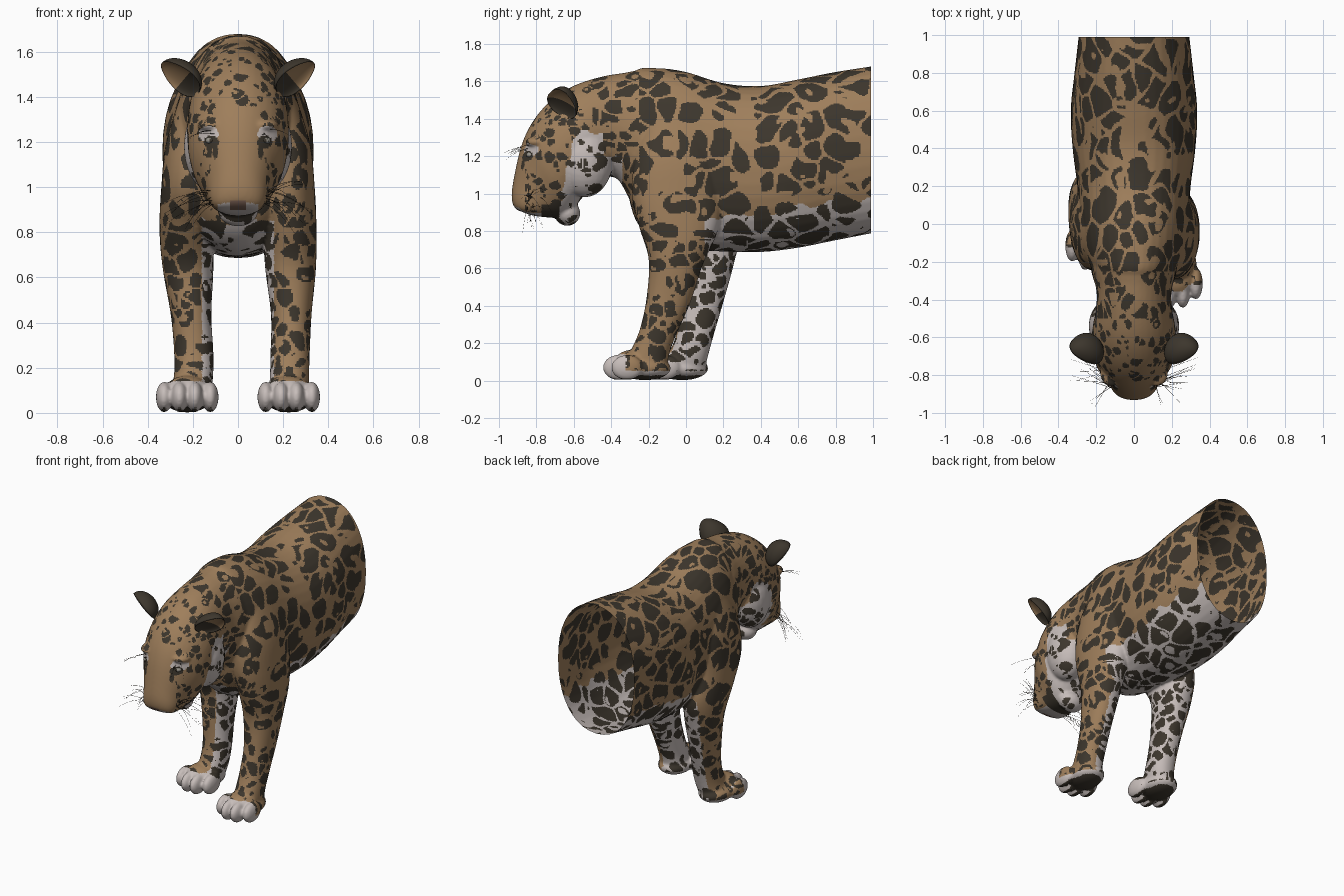
import bpy, bmesh, math, random
from mathutils import Vector, Matrix, noise
from mathutils.bvhtree import BVHTree

random.seed(4)
cube = bpy.data.objects.get("Cube")
if cube:
    bpy.data.objects.remove(cube, do_unlink=True)


def material(name, rgb):
    m = bpy.data.materials.new(name)
    m.use_nodes = True
    m.diffuse_color = (*rgb, 1)
    for node in m.node_tree.nodes:
        if node.type == 'BSDF_PRINCIPLED':
            node.inputs["Base Color"].default_value = (*rgb, 1)
    return m


MATS = [material("tan_fur", (.345, .21, .105)),
        material("dark_fur", (.046, .037, .026)),
        material("pale_fur", (.57, .51, .49)),
        material("nose_skin", (.2, .12, .09)),
        material("eye_grey", (.32, .3, .26))]
TAN, DARK, PALE, NOSE, EYE = range(5)


def add_object(name, data):
    ob = bpy.data.objects.new(name, data)
    bpy.context.scene.collection.objects.link(ob)
    return ob


def bm_object(name, bm):
    me = bpy.data.meshes.new(name)
    bm.to_mesh(me)
    for m in MATS:
        me.materials.append(m)
    for p in me.polygons:
        p.use_smooth = True
    return add_object(name, me)


def spline(rows, steps=6):
    """Smooth interpolation through rows of numbers."""
    out = []
    for i in range(len(rows) - 1):
        a, b, c, d = (rows[min(max(i + k, 0), len(rows) - 1)] for k in (-1, 0, 1, 2))
        for s in range(steps):
            t = s / steps
            out.append([q + .5 * t * (r - p + t * (2*p - 5*q + 4*r - u + t * (3*(q - r) + u - p)))
                        for p, q, r, u in zip(a, b, c, d)])
    return out + [rows[-1]]


def loft(bm, rows, power, sides=40):
    """Each row: one edge point (y, z), opposite edge point (y, z), centre x, half width."""
    rings = []
    for ay, az, by, bz, x, w in spline(rows):
        ring = []
        for k in range(sides):
            t = 2 * math.pi * k / sides
            c, s = (math.copysign(abs(f) ** (2 / power), f) for f in (math.cos(t), math.sin(t)))
            ring.append(bm.verts.new((x + w * c, (ay + by) / 2 + s * (ay - by) / 2,
                                      (az + bz) / 2 + s * (az - bz) / 2)))
        rings.append(ring)
    faces = [bm.faces.new(rings[0]), bm.faces.new(rings[-1])]
    for r, q in zip(rings, rings[1:]):
        for k in range(sides):
            n = (k + 1) % sides
            faces.append(bm.faces.new((r[k], r[n], q[n], q[k])))
    bmesh.ops.recalc_face_normals(bm, faces=faces)


def blob(bm, centre, size):
    bmesh.ops.create_uvsphere(bm, u_segments=24, v_segments=16, radius=1,
                              matrix=Matrix.Translation(centre) @ Matrix.Diagonal((*size, 1)))


bm = bmesh.new()
# Torso: y, top, bottom, half width
torso = [(1.06, 1.69, .8, .285), (.8, 1.65, .75, .315), (.6, 1.61, .71, .335),
         (.4, 1.575, .687, .325), (.2, 1.59, .69, .3), (0, 1.65, .7, .285),
         (-.15, 1.67, .74, .26), (-.27, 1.655, .86, .2), (-.33, 1.5, 1.1, .1)]
loft(bm, [(y, t, y, b, 0, w) for y, t, b, w in torso], 2.2)

# Neck and head: top point, underside point, half width
head = [(0, 1.6, 0, .9, .24), (-.2, 1.66, -.25, .92, .23), (-.33, 1.645, -.36, 1.07, .2),
        (-.45, 1.625, -.43, 1.085, .2), (-.58, 1.585, -.5, 1.04, .218),
        (-.68, 1.53, -.56, .97, .225), (-.77, 1.45, -.6, .92, .22),
        (-.84, 1.35, -.63, .89, .2), (-.885, 1.24, -.66, .87, .168),
        (-.917, 1.1, -.7, .87, .14), (-.932, 1, -.77, .875, .122),
        (-.925, .94, -.83, .885, .095), (-.9, .91, -.87, .9, .05)]
loft(bm, [(a, b, c, d, 0, w) for a, b, c, d, w in head], 2.05)
blob(bm, (0, -.635, .895), (.09, .07, .068))
for s in (-1, 1):
    blob(bm, (s * .06, -.82, .955), (.07, .085, .06))
    blob(bm, (s * .12, -.79, 1.275), (.06, .07, .03))
    blob(bm, (s * .115, -.54, 1.18), (.125, .15, .2))

# Legs: front point, back point, centre x, half width, then setback and inset of the rear-placed leg
leg = [(-.2, 1.42, .12, 1.42, .17, .08, .03, 0), (-.27, 1.2, .18, 1.2, .198, .12, .04, 0),
       (-.29, 1, .2, 1, .21, .13, .05, 0), (-.25, .82, .17, .8, .228, .12, .12, 0),
       (-.2, .65, .09, .62, .233, .112, .165, .012), (-.21, .45, .025, .42, .236, .09, .175, .028),
       (-.245, .28, -.05, .25, .231, .087, .2, .035), (-.29, .17, -.09, .14, .228, .087, .21, .03),
       (-.32, .1, -.1, .06, .225, .09, .2, .01)]
for s in (1, -1):
    back = 0 if s > 0 else 1
    loft(bm, [(a + k * back, b, c + k * back, d, s * (x - e * back), w)
              for a, b, c, d, x, w, k, e in leg], 2.2)
    y0 = .2 * back
    blob(bm, (s * .225, y0 - .22, .065), (.108, .14, .063))
    blob(bm, (s * .225, y0 - .28, .105), (.095, .1, .06))
    for dx in (-.102, -.034, .034, .102):
        reach = -.36 if abs(dx) < .05 else -.315
        blob(bm, (s * .225 + dx, y0 + reach, .07), (.037, .085, .068))

# Fuse the parts into one skin
rough = bm_object("body_rough", bm)
bm.free()
mod = rough.modifiers.new("fuse", 'REMESH')
mod.mode = 'VOXEL'
mod.voxel_size = .008
mod = rough.modifiers.new("soften", 'SMOOTH')
mod.factor = .5
mod.iterations = 9
fused = bpy.data.meshes.new_from_object(rough.evaluated_get(bpy.context.evaluated_depsgraph_get()))
bpy.data.objects.remove(rough, do_unlink=True)

bm = bmesh.new()
bm.from_mesh(fused)
# Leave the rear of the torso open
bmesh.ops.bisect_plane(bm, geom=bm.verts[:] + bm.edges[:] + bm.faces[:],
                       plane_co=(0, .99, 0), plane_no=(0, 1, 0), clear_outer=True)
bm.normal_update()


def spotted(p, scale, size, ratio):
    """Rounded blotches, some notched into hooks."""
    q = p * scale
    q = q + noise.noise_vector(q * 1.1) * .3
    d = noise.voronoi(Vector((q.x, q.y * .85, q.z)))[0]
    return d[0] < size and d[0] < ratio * d[1] and noise.noise(q * 1.7) > -.36


def coat(c, n):
    """Fur colour from place and facing direction."""
    x, y, z = c
    s, ax = (1 if x > 0 else -1), abs(x)
    j = noise.noise(c * 14) * .035
    if z < .03 and n.z < -.8:
        return DARK
    toe = z < .14 and y < (-.32 if s > 0 else -.12)
    if toe or z < .05:
        return PALE
    # face details
    if y < -.65:
        if y < -.7 and (math.hypot(ax - .118, (z - 1.2) * 1.2) < .034
                        or math.hypot((ax - .1) * 1.6, (z - 1.16) * .6) < .02):
            return DARK
        if y < -.7 and math.hypot((ax - .13) * .8, z - 1.235) < .036:
            return PALE
        if ax < .035 and y < -.87 and z < .94:
            return NOSE
        if -.77 < y < -.68 and z < .94:
            return DARK
    if y < -.34 and z > .8:
        pale = (z < 1.33 + j and n.y > -.45 and -.65 + .3 * max(0, z - 1.1) + j < y < -.44) or \
               (z < 1.2 + j and y >= -.44) or (y > -.69 and z < .95) or \
               (z < .93 and n.z < -.5 and ax < .09)
    elif y < .35 and z < .8 + j and n.y > -.05 and -n.x * s + (.5 if s > 0 else 1) * n.y > .3 + j * 4:
        pale = True
    else:
        pale = (y > (.1 if s > 0 else .3) and z < .85 + .13 * min(y, .85) + j) or \
               (ax < .16 and z < .85 + j and y > -.35)
    # spots shrink towards the face and feet
    if y < -.5 and z > .8:
        bare = y < -.86 or (ax < .1 and y < -.74 and z < 1.36)
        spot = not bare and spotted(c, 16.5, .4 if pale else .47, .8)
    elif y < -.25 and z > .8:
        spot = spotted(c, 11, .47 if pale else .6, .8)
    elif z < .75 and y < .33:
        spot = spotted(c, 11, .6, .8)
    else:
        spot = spotted(c, 7.4, .68, .82)
    return DARK if spot else PALE if pale else TAN


for f in bm.faces:
    f.material_index = coat(f.calc_center_median(), f.normal)
skin = BVHTree.FromBMesh(bm)
bm_object("body", bm)
bm.free()

# Cupped ears, dark behind and tan inside
for s, side in ((1, "left"), (-1, "right")):
    bm = bmesh.new()
    bmesh.ops.create_uvsphere(bm, u_segments=32, v_segments=20, radius=1)
    for f in bm.faces:
        c = f.calc_center_median()
        f.material_index = TAN if c.y < -.05 and c.z > -.15 else DARK
    for v in bm.verts:
        if v.co.y < 0:
            v.co.y *= -.4
        v.co = Vector((v.co.x * .09 * (1 - .25 * v.co.z), v.co.y * .08, v.co.z * .105))
    up = Vector((s * .76, 0, .65))
    behind = Vector((s * -.9, .55, .35))
    behind = (behind - up * behind.dot(up)).normalized()
    across = behind.cross(up)
    frame = Matrix((across, behind, up)).transposed().to_4x4()
    bm.transform(Matrix.Translation((s * .258, -.665, 1.482)) @ frame)
    bmesh.ops.recalc_face_normals(bm, faces=bm.faces[:])
    bm_object(side + "_ear", bm)
    bm.free()

    # Eye with a dark pupil
    hit = skin.ray_cast(Vector((s * .12, -2, 1.207)), Vector((0, 1, 0)))[0]
    if hit:
        bm = bmesh.new()
        blob(bm, hit + Vector((0, .016, 0)), (.024, .022, .016))
        for f in bm.faces:
            c = f.calc_center_median() - hit
            f.material_index = DARK if math.hypot(c.x, c.z) < .009 and c.y < 0 else EYE
        bm_object(side + "_eye", bm)
        bm.free()


# Whiskers on muzzle and brows
def strand(curve, root, tip, sag):
    sp = curve.splines.new('POLY')
    sp.points.add(6)
    for i, p in enumerate(sp.points):
        t = i / 6
        co = root.lerp(tip, t) + Vector((0, 0, sag * 4 * t * (1 - t)))
        p.co = (*co, 1)
        p.radius = 1 - .7 * t


curve = bpy.data.curves.new("whiskers", 'CURVE')
curve.dimensions = '3D'
curve.bevel_depth = .0013
curve.bevel_resolution = 0
rnd = random.uniform
for s in (1, -1):
    for i in range(13):
        hit = skin.ray_cast(Vector((s, rnd(-.87, -.77), rnd(.92, .99))), Vector((-s, 0, 0)))[0]
        if hit:
            strand(curve, hit, hit + Vector((s * rnd(.08, .22), rnd(-.05, .1), rnd(-.15, .07))), .02)
    for i in range(3):
        hit = skin.ray_cast(Vector((s * rnd(.1, .16), -2, rnd(1.23, 1.26))), Vector((0, 1, 0)))[0]
        if hit:
            strand(curve, hit, Vector((s * rnd(.12, .25), rnd(-.99, -.93), rnd(1.18, 1.22))), .01)
guide = add_object("whisker_guide", curve)
mesh = bpy.data.meshes.new_from_object(guide.evaluated_get(bpy.context.evaluated_depsgraph_get()))
bpy.data.objects.remove(guide, do_unlink=True)
mesh.materials.clear()
mesh.materials.append(MATS[DARK])
add_object("whiskers", mesh)
